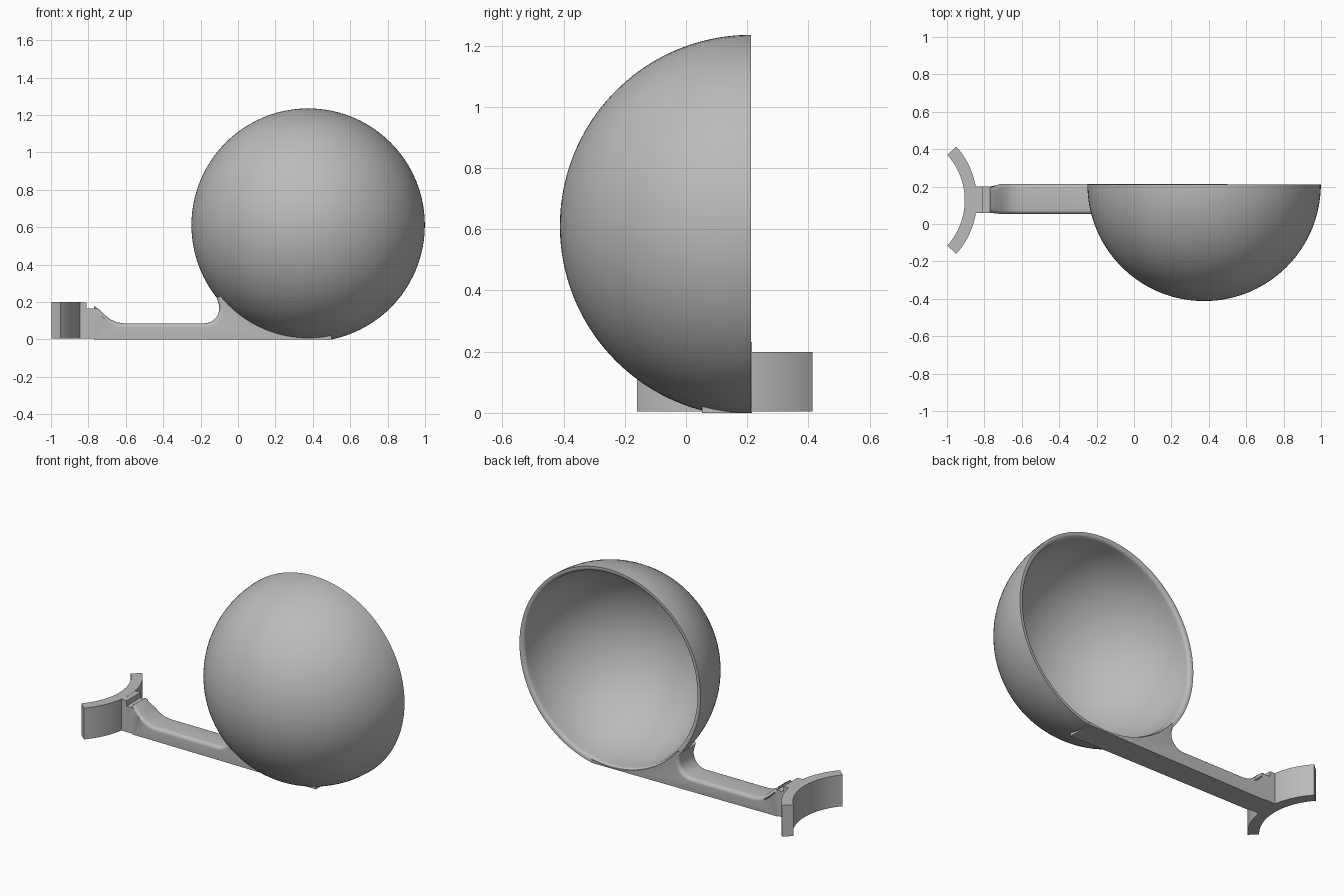
import bpy, bmesh, math
from mathutils import Vector, Matrix

if "Cube" in bpy.data.objects:
    bpy.data.objects.remove(bpy.data.objects["Cube"])

grey = bpy.data.materials.new("plain grey")
grey.use_nodes = True
colour = (0.5, 0.5, 0.5, 1)
grey.diffuse_color = colour
grey.node_tree.nodes["Principled BSDF"].inputs["Base Color"].default_value = colour

RIM_Y = 0.212
CENTRE = Vector((0.375, RIM_Y, 0.611))
OUTER, INNER = 0.624, 0.594


def finish(bm, name, angle=35):
    bmesh.ops.recalc_face_normals(bm, faces=bm.faces[:])
    mesh = bpy.data.meshes.new(name)
    bm.to_mesh(mesh)
    bm.free()
    mesh.materials.append(grey)
    obj = bpy.data.objects.new(name, mesh)
    bpy.context.collection.objects.link(obj)
    bpy.ops.object.select_all(action="DESELECT")
    obj.select_set(True)
    bpy.context.view_layer.objects.active = obj
    bpy.ops.object.shade_smooth_by_angle(angle=math.radians(angle))
    return obj


def arc(cx, cy, r, start, end, steps):
    angles = [math.radians(start + (end - start) * i / steps) for i in range(steps + 1)]
    return [(cx + r * math.cos(a), cy + r * math.sin(a)) for a in angles]


def prism(points, to_3d, offset):
    bm = bmesh.new()
    face = bm.faces.new([bm.verts.new(to_3d(p)) for p in points])
    ext = bmesh.ops.extrude_face_region(bm, geom=[face], use_keep_orig=True)
    verts = [g for g in ext["geom"] if isinstance(g, bmesh.types.BMVert)]
    bmesh.ops.translate(bm, verts=verts, vec=offset)
    return bm


# Half-sphere bowl: wall profile with a rounded inner lip, spun about the y axis
bm = bmesh.new()
lip = 0.02
wall = arc(0, 0, OUTER, -90, 0, 40)
wall += arc(INNER + lip, -lip, lip, 90, 180, 5)
wall += arc(0, 0, INNER, -4, -90, 38)
verts = [bm.verts.new(CENTRE + Vector((r, y, 0))) for r, y in wall]
edges = [bm.edges.new(pair) for pair in zip(verts, verts[1:])]
bmesh.ops.spin(bm, geom=verts + edges, cent=CENTRE, axis=(0, 1, 0),
               angle=math.tau, steps=96, use_merge=True)
bmesh.ops.remove_doubles(bm, verts=bm.verts[:], dist=0.0005)
# Flat foot where the bowl meets the ground
cut = bmesh.ops.bisect_plane(bm, geom=bm.verts[:] + bm.edges[:] + bm.faces[:],
                             plane_co=(0, 0, 0), plane_no=(0, 0, -1), clear_outer=True)
rim = [g for g in cut["geom_cut"] if isinstance(g, bmesh.types.BMEdge)]
bmesh.ops.holes_fill(bm, edges=rim, sides=0)
finish(bm, "bowl", 30)

# Handle: side profile with a fillet up to the bowl and a ramp up to the clamp
top = [(-0.77, 0.18), (-0.74, 0.158), (-0.71, 0.128), (-0.68, 0.106),
       (-0.65, 0.092), (-0.61, 0.086)]
top += arc(-0.18, 0.166, 0.08, -90, 20, 10)
top += [(-0.115, 0.225)]
under_bowl = arc(CENTRE.x, CENTRE.z, 0.603, 219, 282, 20)
profile = top + under_bowl + [(0.5, 0), (-0.77, 0)]
bm = prism(profile, lambda p: (p[0], 0.053, p[1]), (0, 0.162, 0))
# Round the two long upper edges
bm.edges.ensure_lookup_table()
keys = {(round(x, 4), round(z, 4)) for x, z in top}
long_edges = [e for e in bm.edges
              if all((round(v.co.x, 4), round(v.co.z, 4)) in keys for v in e.verts)
              and abs(e.verts[0].co.y - e.verts[1].co.y) < 0.01]
bmesh.ops.bevel(bm, geom=long_edges, offset=0.022, segments=5, profile=0.5,
                affect="EDGES", clamp_overlap=True)
# Slight taper into the neck
for v in bm.verts:
    if v.co.x < -0.72:
        v.co.y = 0.13 + (v.co.y - 0.134) * 0.87
finish(bm, "handle")

# Neck with a small notch across its top
neck = [(-0.86, 0.004), (-0.76, 0.004), (-0.76, 0.165), (-0.81, 0.165),
        (-0.81, 0.198), (-0.86, 0.198)]
bm = prism(neck, lambda p: (p[0], 0.06, p[1]), (0, 0.14, 0))
finish(bm, "neck")

# Curved clamp, open towards the right
clamp = arc(-1.268, 0.127, 0.428, -42, 42, 28) + arc(-1.268, 0.127, 0.363, 42, -42, 28)
bm = prism(clamp, lambda p: (p[0], p[1], 0.004), (0, 0, 0.195))
finish(bm, "clamp")
